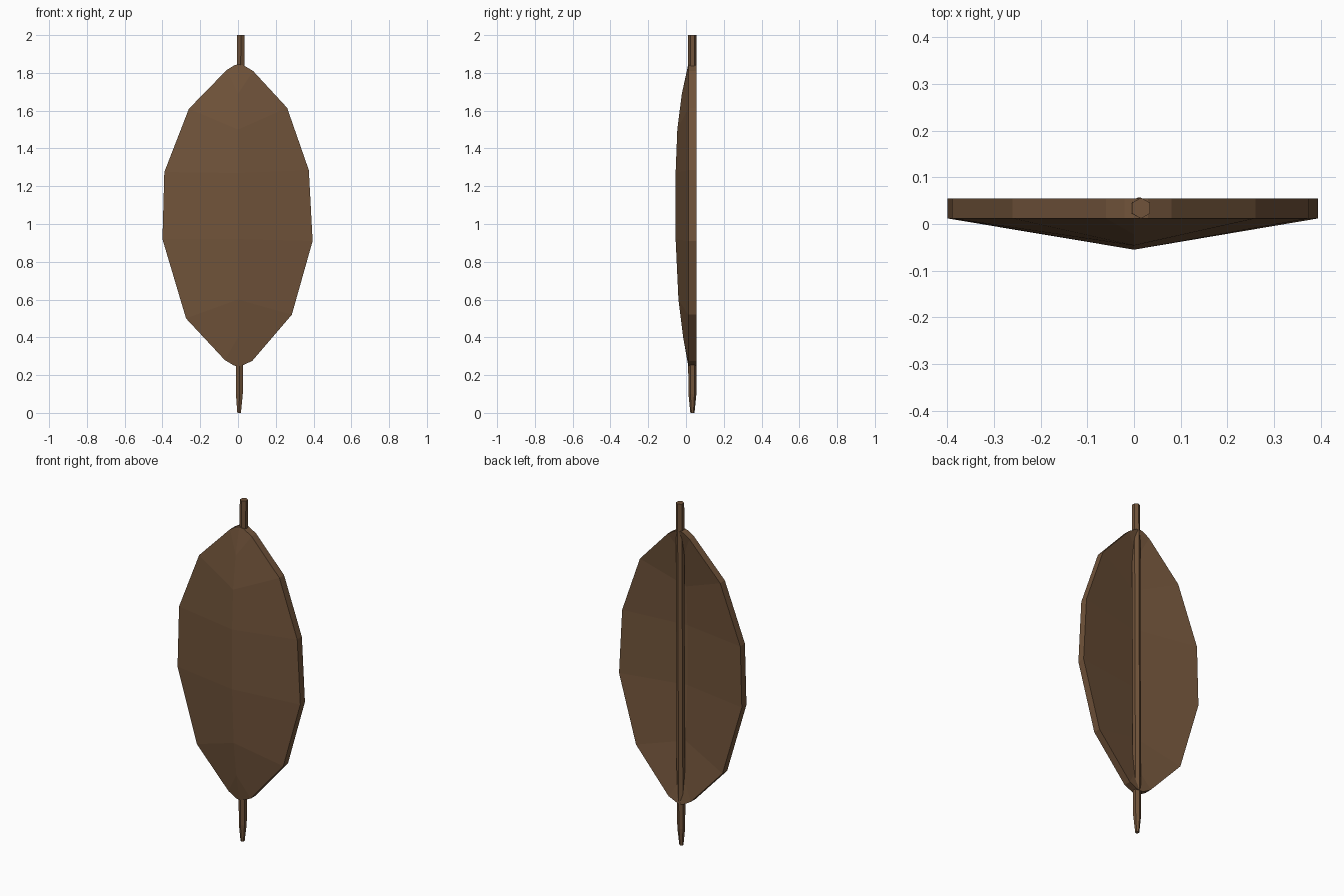
import bpy, bmesh, math

if "Cube" in bpy.data.objects:
    bpy.data.objects.remove(bpy.data.objects["Cube"])

wood = bpy.data.materials.new("dark brown wood")
wood.diffuse_color = (0.165, 0.088, 0.043, 1)
wood.use_nodes = True
wood.node_tree.nodes["Principled BSDF"].inputs["Base Color"].default_value = wood.diffuse_color


def finish(name, bm):
    bmesh.ops.recalc_face_normals(bm, faces=bm.faces)
    mesh = bpy.data.meshes.new(name)
    bm.to_mesh(mesh)
    bm.free()
    mesh.materials.append(wood)
    obj = bpy.data.objects.new(name, mesh)
    bpy.context.collection.objects.link(obj)
    return obj


# Shield board: rows of left rim (x, z), centre ridge (y, z), right rim (x, z)
RIM_Y, THICK = 0.012, 0.043
rows = [
    (-0.02, 0.25, 0.012, 0.248, 0.02, 0.25),
    (-0.07, 0.28, -0.015, 0.40, 0.075, 0.275),
    (-0.275, 0.50, -0.040, 0.60, 0.285, 0.52),
    (-0.40, 0.92, -0.055, 0.92, 0.395, 0.91),
    (-0.39, 1.275, -0.055, 1.27, 0.375, 1.285),
    (-0.26, 1.61, -0.046, 1.50, 0.26, 1.615),
    (-0.06, 1.815, -0.022, 1.69, 0.08, 1.81),
    (-0.02, 1.84, 0.012, 1.845, 0.03, 1.84),
]
bm = bmesh.new()
skins = []
for dy in (0, THICK):
    skins.append([[bm.verts.new((xl, RIM_Y + dy, zl)),
                   bm.verts.new((0, yc + dy, zc)),
                   bm.verts.new((xr, RIM_Y + dy, zr))]
                  for xl, zl, yc, zc, xr, zr in rows])
n = len(rows)
for g in skins:
    for i in range(n - 1):
        for j in range(2):
            bm.faces.new((g[i][j], g[i][j + 1], g[i + 1][j + 1], g[i + 1][j]))
# rim walls joining the domed front to the hollow back
loop = ([(0, j) for j in range(3)] + [(i, 2) for i in range(1, n)]
        + [(n - 1, 1)] + [(i, 0) for i in range(n - 1, 0, -1)])
f, b = skins
for (i, j), (k, l) in zip(loop, loop[1:] + loop[:1]):
    bm.faces.new((f[i][j], f[k][l], b[k][l], b[i][j]))
finish("shield_board", bm)

# Six-sided pole running down the hollow back, tapered at its foot
bm = bmesh.new()
rings = []
for z, x, r in ((0, 0.006, 0.011), (0.10, 0.007, 0.021),
                (0.25, 0.008, 0.0225), (2.0, 0.015, 0.0225)):
    rings.append([bm.verts.new((x + r * math.sin(k * math.pi / 3),
                                0.034 + r * math.cos(k * math.pi / 3), z))
                  for k in range(6)])
for lo, hi in zip(rings, rings[1:]):
    for k in range(6):
        m = (k + 1) % 6
        bm.faces.new((lo[k], lo[m], hi[m], hi[k]))
bm.faces.new(rings[0])
bm.faces.new(rings[-1])
finish("shield_pole", bm)
